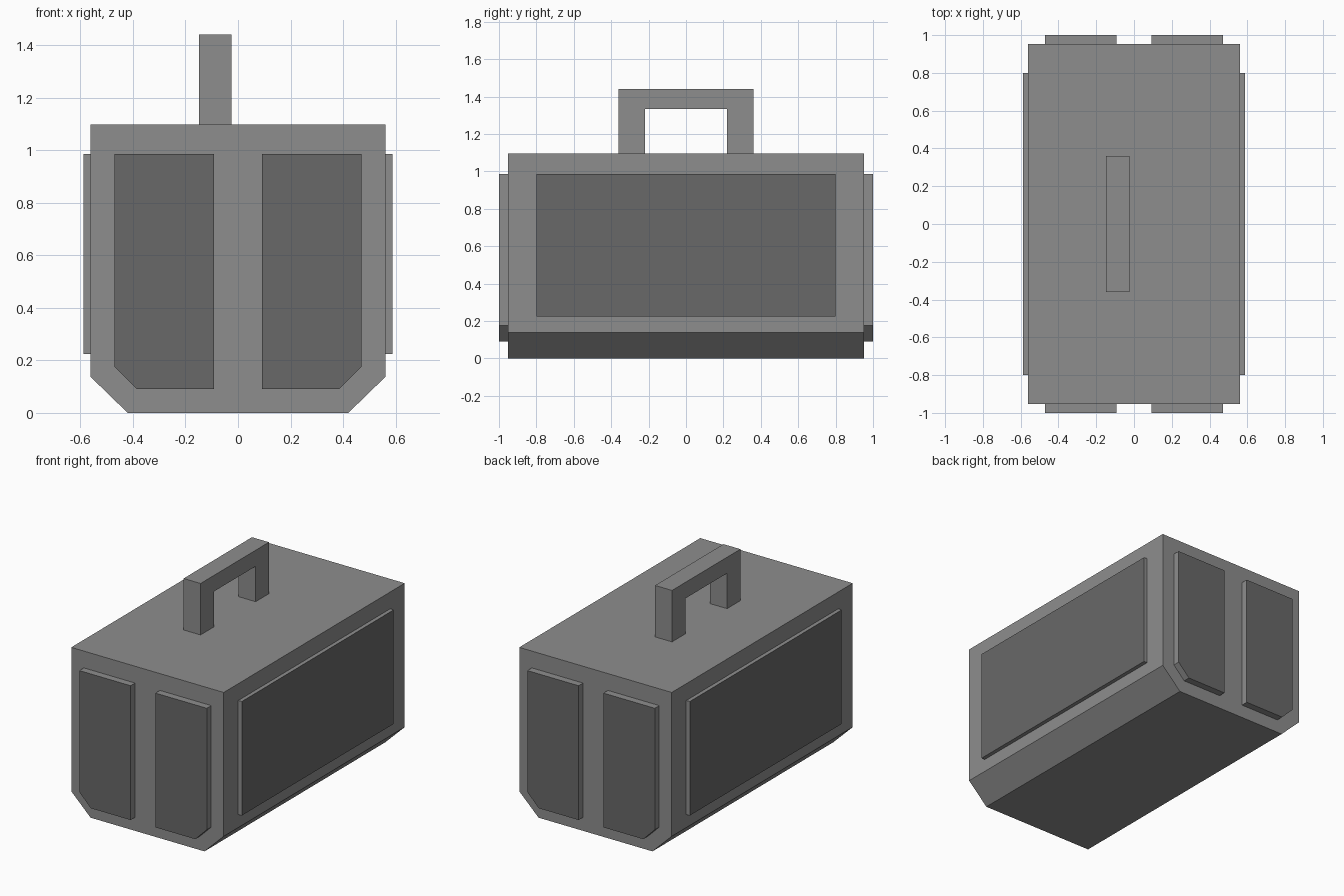
import bpy, bmesh
from mathutils import Vector

if "Cube" in bpy.data.objects:
    bpy.data.objects.remove(bpy.data.objects["Cube"])


def material(name, value):
    mat = bpy.data.materials.new(name)
    mat.diffuse_color = (value, value, value, 1)
    mat.use_nodes = True
    mat.node_tree.nodes["Principled BSDF"].inputs["Base Color"].default_value = mat.diffuse_color
    return mat


CASE = material("case_grey", 0.27)
PANEL = material("panel_dark_grey", 0.14)


def prism(name, points, axis, start, end, cap=CASE):
    """Extrude a 2D profile along x (points are y,z) or y (points are x,z)."""
    def place(p, d):
        return (d, p[0], p[1]) if axis == 'x' else (p[0], d, p[1])
    bm = bmesh.new()
    face = bm.faces.new([bm.verts.new(place(p, start)) for p in points])
    out = bmesh.ops.extrude_face_region(bm, geom=[face])
    moved = [v for v in out['geom'] if isinstance(v, bmesh.types.BMVert)]
    bmesh.ops.translate(bm, verts=moved,
                        vec=Vector(place((0, 0), end)) - Vector(place((0, 0), start)))
    bmesh.ops.recalc_face_normals(bm, faces=bm.faces)
    # The outer cap may have its own colour
    for f in bm.faces:
        f.material_index = int(all(v in moved for v in f.verts))
    mesh = bpy.data.meshes.new(name)
    bm.to_mesh(mesh)
    bm.free()
    mesh.materials.append(CASE)
    mesh.materials.append(cap)
    obj = bpy.data.objects.new(name, mesh)
    bpy.context.collection.objects.link(obj)
    return obj


# Main case with chamfered lower edges
prism("case_body", [(-0.42, 0), (0.42, 0), (0.562, 0.138), (0.562, 1.097),
                    (-0.562, 1.097), (-0.562, 0.138)], 'y', -0.953, 0.953)

# Raised panels on both ends, mirrored left and right
end_panel = [(0.092, 0.09), (0.385, 0.09), (0.47, 0.175), (0.47, 0.985), (0.092, 0.985)]
for end_name, ys in (("front", -1), ("back", 1)):
    for side_name, xs in (("left", -1), ("right", 1)):
        prism(f"{end_name}_{side_name}_panel", [(x * xs, z) for x, z in end_panel],
              'y', 0.953 * ys, 1.0 * ys, PANEL)

# Raised panels on the long sides
side_panel = [(-0.8, 0.225), (0.8, 0.225), (0.8, 0.985), (-0.8, 0.985)]
for side_name, xs in (("left", -1), ("right", 1)):
    prism(f"{side_name}_side_panel", side_panel, 'x', 0.562 * xs, 0.588 * xs, PANEL)

# Carry handle, offset to the left of centre
half = [(0.36, 1.097), (0.36, 1.44)]
inner = [(0.22, 1.333), (0.22, 1.097)]
outline = half + [(-y, z) for y, z in reversed(half)]
outline += [(-y, z) for y, z in reversed(inner)] + inner
prism("carry_handle", outline, 'x', -0.149, -0.024)
